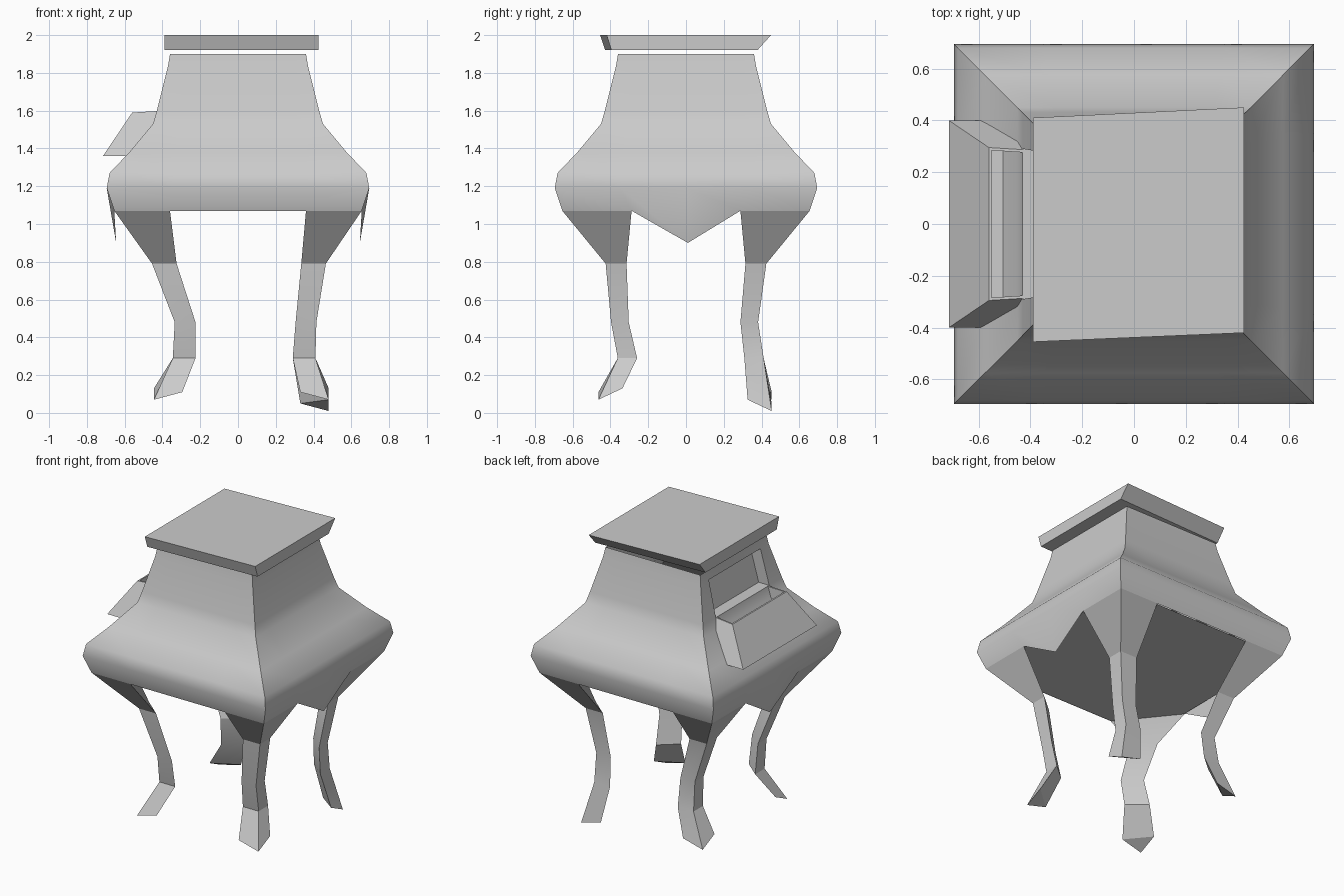
import bpy, bmesh
from mathutils import Vector

if "Cube" in bpy.data.objects:
    bpy.data.objects.remove(bpy.data.objects["Cube"])


def finish(bm, name, angle=0.6):
    bmesh.ops.recalc_face_normals(bm, faces=bm.faces[:])
    me = bpy.data.meshes.new(name)
    bm.to_mesh(me)
    bm.free()
    ob = bpy.data.objects.new(name, me)
    bpy.context.collection.objects.link(ob)
    bpy.ops.object.select_all(action='DESELECT')
    ob.select_set(True)
    bpy.context.view_layer.objects.active = ob
    bpy.ops.object.shade_smooth_by_angle(angle=angle)
    return ob


def loft(bm, rings):
    rows = [[bm.verts.new(p) for p in r] for r in rings]
    for a, b in zip(rows, rows[1:]):
        n = len(a)
        for i in range(n):
            bm.faces.new((a[i], a[(i + 1) % n], b[(i + 1) % n], b[i]))
    return rows


# Swelling body: square rings, columns line up with legs and apron
PROFILE = [(1.90, .36, .27), (1.84, .37, .28), (1.60, .43, .29), (1.53, .45, .30),
           (1.38, .575, .33), (1.27, .68, .34), (1.19, .695, .35), (1.07, .655, .36)]


def ring(z, h, m):
    s = m * .8 if z < 1.1 else m          # apron is narrower on the sides
    front = [(x, -h, z) for x in (-h, -m, 0, m)]
    right = [(h, y, z) for y in (-h, -s, 0, s)]
    return front + right + [(-x, -y, z) for x, y, z in front + right]


bm = bmesh.new()
rows = loft(bm, [ring(*p) for p in PROFILE])
for i, sx in ((6, 1), (14, -1)):          # pointed aprons on both sides
    rows[-1][i].co = Vector((sx * .645, .01, .90))
# recessed opening above the drawer
hole = [f for f in bm.faces if f.calc_center_median().x < -.35
        and abs(f.calc_center_median().y) < .2 and 1.6 < f.calc_center_median().z < 1.84]
new = bmesh.ops.extrude_face_region(bm, geom=hole)['geom']
bmesh.ops.translate(bm, vec=(.08, 0, 0), verts=[v for v in new if isinstance(v, bmesh.types.BMVert)])
bmesh.ops.delete(bm, geom=[f for f in hole if f.is_valid], context='FACES_ONLY')
finish(bm, "body")

# Flat underside
bm = bmesh.new()
bm.faces.new([bm.verts.new((x, y, 1.068)) for x, y in
              ((-.65, -.65), (.65, -.65), (.65, .65), (-.65, .65))])
finish(bm, "underside_panel")

# Curved legs: triangular section, sides differ slightly
LX = {-1: (.39, .28, .285, .37), 1: (.40, .36, .35, .405)}
LY = {-1: (.37, .35, .31, .40), 1: (.37, .335, .36, .39)}
WIDTH = (.065, .055, .06, .075)
for sx, xs in LX.items():
    for sy, ys in LY.items():
        foot = .07 if sx + sy < 2 else .01
        secs = [[(.655, .655, 1.07), (.36, .655, 1.07), (.655, .288, 1.07)]]
        for k, z in enumerate((.79, .48, .29, .10)):
            x, y, w = xs[k], ys[k], WIDTH[k]
            zs = (z, z, z) if k < 3 else (foot, foot + .04, foot + .06)
            wy = w * .85
            secs.append([(x + w, y + wy, zs[0]), (x - w, y + wy, zs[1]), (x + w, y - wy, zs[2])])
        bm = bmesh.new()
        r = loft(bm, [[(sx * a, sy * b, c) for a, b, c in s] for s in secs])
        bm.faces.new(r[-1])
        finish(bm, ("front" if sy < 0 else "back") + ("_left" if sx < 0 else "_right") + "_leg", .35)

# Top slab, slightly skewed and undercut
bm = bmesh.new()
top = [(-.39, -.455), (.425, -.42), (.425, .45), (-.39, .41)]
r = loft(bm, [[(x, y, 2.0) for x, y in top],
              [(x, y * (.94 if y < 0 else .84), 1.92) for x, y in top]])
bm.faces.new(r[0])
bm.faces.new(r[1])
finish(bm, "top_slab", .3)

# Pulled-out drawer: slanted block with a hollow
bm = bmesh.new()
r = loft(bm, [[(-.715, -.40, 1.36), (-.55, -.40, 1.36), (-.55, .40, 1.36), (-.715, .40, 1.36)],
              [(-.56, -.295, 1.59), (-.395, -.285, 1.60), (-.395, .285, 1.60), (-.56, .295, 1.59)]])
bm.faces.new(r[0])
lid = bm.faces.new(r[1])
bmesh.ops.recalc_face_normals(bm, faces=bm.faces[:])
bmesh.ops.inset_region(bm, faces=[lid], thickness=.015)
new = bmesh.ops.extrude_face_region(bm, geom=[lid])['geom']
bmesh.ops.translate(bm, vec=(0, 0, -.13), verts=[v for v in new if isinstance(v, bmesh.types.BMVert)])
if lid.is_valid:
    bmesh.ops.delete(bm, geom=[lid], context='FACES_ONLY')
finish(bm, "drawer", .3)
